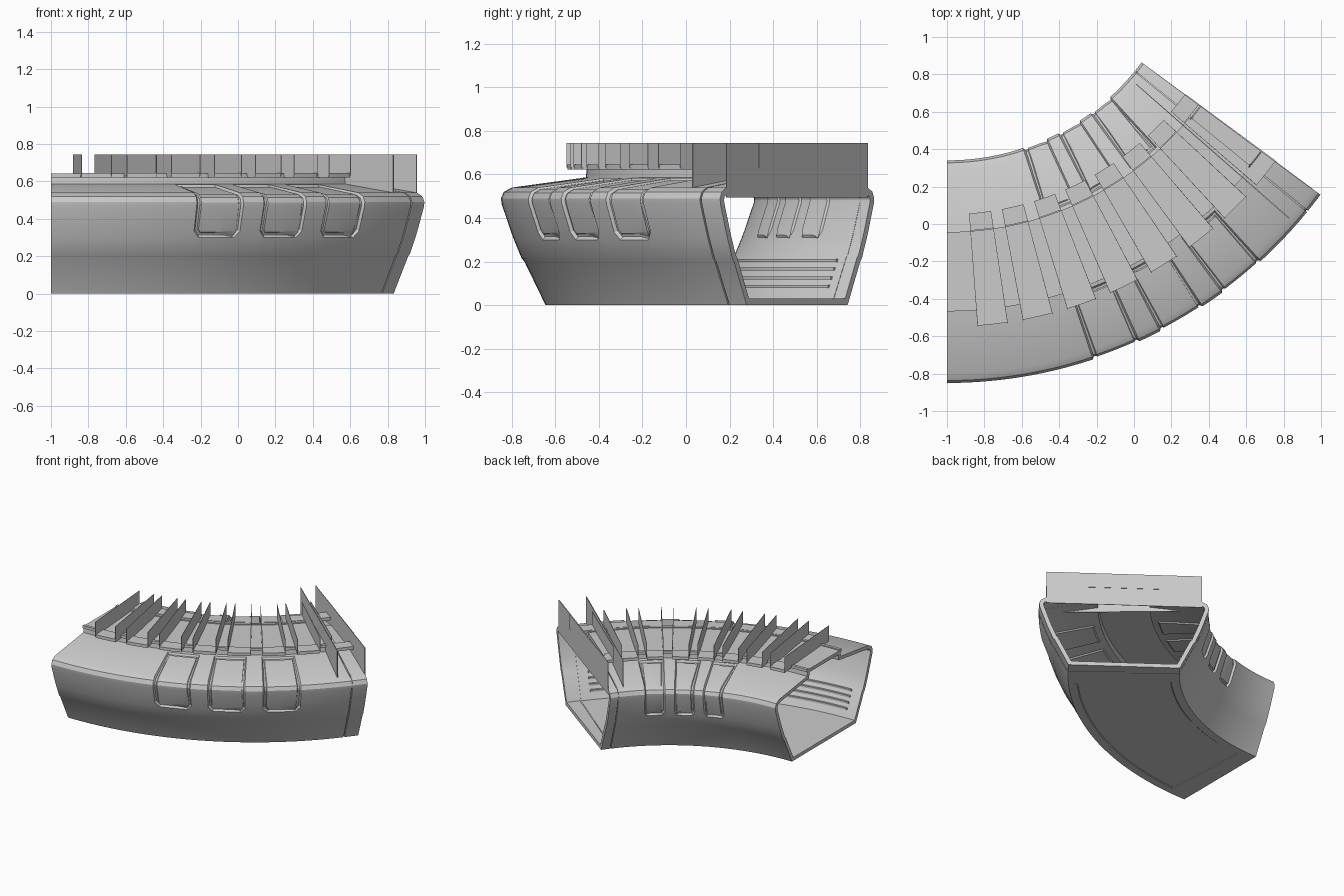
import bpy, bmesh, math

if "Cube" in bpy.data.objects:
    bpy.data.objects.remove(bpy.data.objects["Cube"])

CX, CY, RM = -1.0, 1.634, 1.889       # bend centre and centreline radius


def P(d, z, a):
    """Point at offset d from the centreline, height z, bend angle a (degrees)."""
    t = math.radians(a)
    return (CX + (RM + d) * math.sin(t), CY - (RM + d) * math.cos(t), z)


def finish(bm, name):
    me = bpy.data.meshes.new(name)
    bm.to_mesh(me)
    bm.free()
    ob = bpy.data.objects.new(name, me)
    bpy.context.collection.objects.link(ob)
    bpy.ops.object.select_all(action='DESELECT')
    ob.select_set(True)
    bpy.context.view_layer.objects.active = ob
    bpy.ops.object.shade_smooth_by_angle(angle=math.radians(28))
    return ob


def steps(a0, a1, extra=()):
    n = max(1, round((a1 - a0) / 1.5))
    base = [a0 + (a1 - a0) * i / n for i in range(n + 1)]
    keep = [b for b in base if all(abs(b - e) > 0.5 for e in extra)]
    return sorted(keep + list(extra))


def sweep(name, prof, a0, a1):
    """Sweep a closed solid profile round the bend."""
    bm = bmesh.new()
    rows = [[bm.verts.new(P(d, z, a)) for d, z in prof] for a in steps(a0, a1)]
    n = len(prof)
    for r, s in zip(rows, rows[1:]):
        for i in range(n):
            bm.faces.new((r[i], r[(i + 1) % n], s[(i + 1) % n], s[i]))
    bm.faces.new(rows[0])
    bm.faces.new(rows[-1])
    bmesh.ops.recalc_face_normals(bm, faces=bm.faces)
    return finish(bm, name)


def block(name, d0, d1, z0, z1, a0, a1):
    return sweep(name, [(d0, z0), (d1, z0), (d1, z1), (d0, z1)], a0, a1)


def offset(loop, t):
    """Move a counter-clockwise closed profile inward by t."""
    out, n = [], len(loop)
    for i in range(n):
        (ax, az), (bx, bz), (cx, cz) = loop[i - 1], loop[i], loop[(i + 1) % n]
        l1, l2 = math.hypot(bx - ax, bz - az), math.hypot(cx - bx, cz - bz)
        n1 = (-(bz - az) / l1, (bx - ax) / l1)
        n2 = (-(cz - bz) / l2, (cx - bx) / l2)
        k = 1 + n1[0] * n2[0] + n1[1] * n2[1]
        out.append((bx + t * (n1[0] + n2[0]) / k, bz + t * (n1[1] + n2[1]) / k))
    return out


# Corridor cross-section: skirt, leaning wall, rounded shoulder, roof, raised strip
half = [(.39, 0), (.487, .2), (.50, .215), (.535, .30), (.548, .335), (.592, .465),
        (.595, .49), (.582, .52), (.545, .54), (.23, .583), (.205, .587), (.2, .635)]
loop = half + [(-d, z) for d, z in reversed(half)]
N = len(loop)
PANELS = [(18.3, 24.5), (27.3, 33.4), (36.3, 42.5)]


def shell(name, out, a0, a1, thick, extra=(), panels=(), floor=None):
    """Hollow swept corridor, with recessed panels in walls and floor."""
    bm = bmesh.new()
    inner = offset(out, thick)
    angs = steps(a0, a1, extra)

    def rows(prof):
        res = []
        for a in angs:
            row = []
            for i, (d, z) in enumerate(prof):
                b = a
                if i in (3, N - 4):          # clipped lower panel corners
                    for p0, p1 in panels:
                        b += .7 if abs(a - p0) < 1e-4 else -.7 if abs(a - p1) < 1e-4 else 0
                row.append(bm.verts.new(P(d, z, b)))
            res.append(row)
        return res
    O, I = rows(out), rows(inner)
    groups = {}
    for g, inside in ((O, False), (I, True)):
        for j in range(len(angs) - 1):
            mid = (angs[j] + angs[j + 1]) / 2
            for i in range(N):
                k = (i + 1) % N
                f = bm.faces.new((g[j][i], g[j][k], g[j + 1][k], g[j + 1][i]))
                side = 1 if 3 <= i <= 8 else 2 if N - 10 <= i <= N - 5 else 0
                for q, (p0, p1) in enumerate(panels):
                    if side and p0 < mid < p1:
                        groups.setdefault((q, side, inside), []).append(f)
                if floor and i == N - 1 and not inside and floor[0] < mid < floor[1]:
                    groups.setdefault('floor', []).append(f)
    for j in (0, -1):
        for i in range(N):
            k = (i + 1) % N
            bm.faces.new((O[j][i], O[j][k], I[j][k], I[j][i]))
    bmesh.ops.recalc_face_normals(bm, faces=bm.faces)
    for key, fs in groups.items():
        if key == 'floor':
            bmesh.ops.inset_region(bm, faces=fs, thickness=.06, depth=0)
            bmesh.ops.inset_region(bm, faces=fs, thickness=.006, depth=-.005)
        elif key[2]:
            bmesh.ops.inset_region(bm, faces=fs, thickness=.01, depth=.008)
        else:                               # groove and then slightly raised plate
            bmesh.ops.inset_region(bm, faces=fs, thickness=.010, depth=-.014)
            bmesh.ops.inset_region(bm, faces=fs, thickness=.012, depth=0)
            bmesh.ops.inset_region(bm, faces=fs, thickness=.006, depth=.006)
    return finish(bm, name)


edges = [e for p in PANELS for e in p]
shell('corridor_hull', loop, 0, 50.8, .026, edges, PANELS, (3, 48))

# End frame: slightly proud collar without the raised strip
frame = [(d, z) if z < .6 else (d, .592) for d, z in loop]
shell('end_frame', frame, 51.0, 53.5, .03)
shell('end_seam', offset(frame, .008), 50.7, 51.1, .015)

# Double upright end plates above the opening
block('end_plate_inner', -.545, .545, .53, .745, 48.7, 48.85)
block('end_plate_outer', -.545, .545, .495, .745, 53.4, 53.52)
block('end_plate_panel', -.305, .30, .63, .743, 53.5, 53.6)

# Lips along the raised roof strip
for s in (-1, 1):
    block('roof_strip_lip', s * .19, s * .212, .622, .643, 0, 50.5)

# Roof brackets: a pair of upright fins with a foot pad at each side
for k in range(1, 9):
    a = 6.42 * k
    for da in (-2.1, 2.1):
        block('roof_fin', -.307, .30, .632, .745, a + da - .04, a + da + .04)
    for d0, d1 in ((-.307, -.215), (.205, .295)):
        block('bracket_pad', d0, d1, .622, .645, a - 2.1, a + 2.1)

# Long ribs on the lower inside walls
for s in (-1, 1):
    for z in (.085, .125, .165, .205):
        d = .362 + .485 * z
        block('inner_rib', s * (d - .012), s * (d + .006), z - .007, z + .007, 2, 49)
